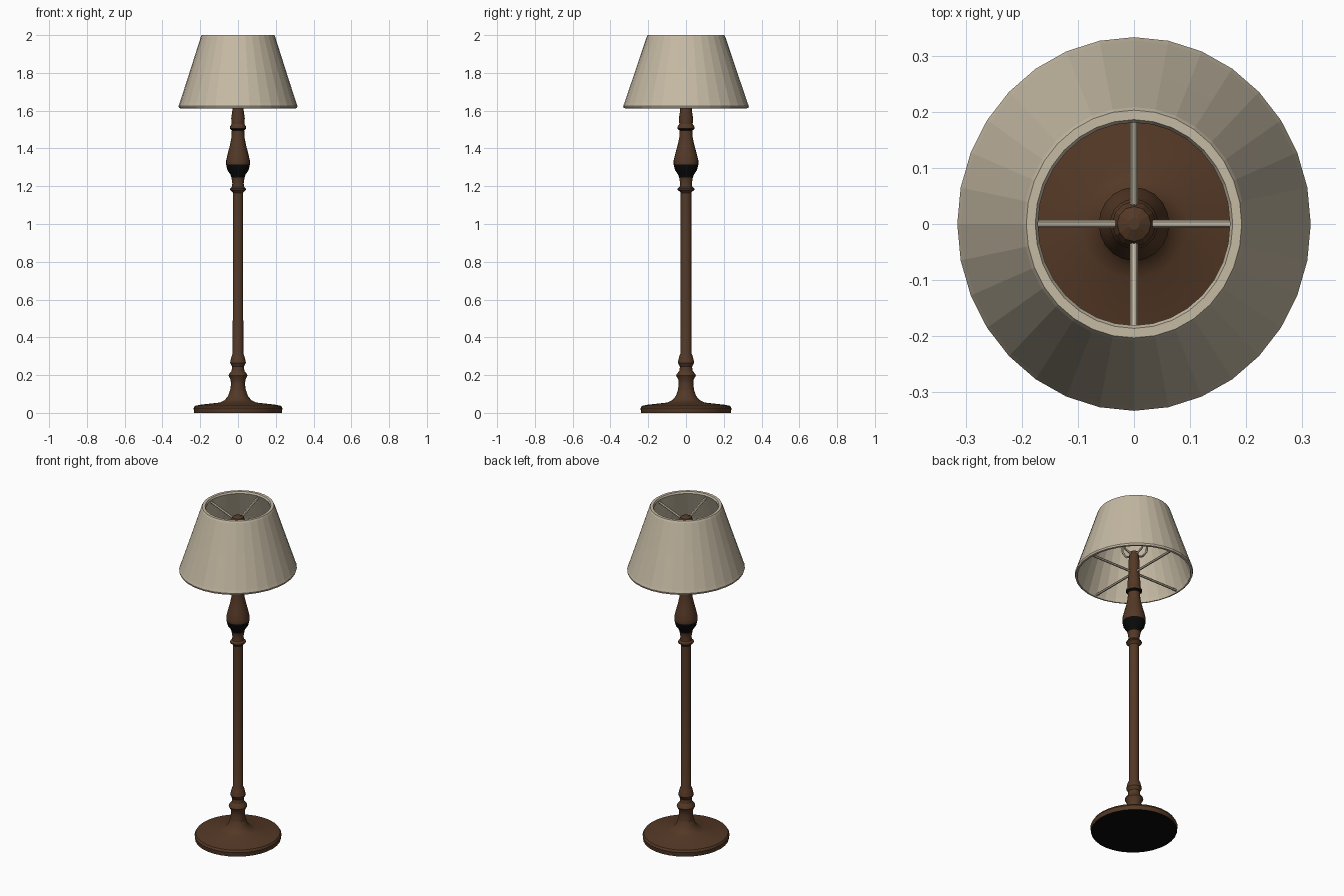
import bpy, bmesh, math
from mathutils import Vector

if "Cube" in bpy.data.objects:
    bpy.data.objects.remove(bpy.data.objects["Cube"])


def material(name, rgb):
    m = bpy.data.materials.new(name)
    m.diffuse_color = (*rgb, 1)
    m.use_nodes = True
    m.node_tree.nodes["Principled BSDF"].inputs["Base Color"].default_value = m.diffuse_color
    return m


brown = material("dark wood", (0.088, 0.040, 0.019))
cream = material("cream fabric", (0.56, 0.49, 0.37))
black = material("black", (0.003, 0.003, 0.003))


def add_object(name, bm, mats):
    bmesh.ops.recalc_face_normals(bm, faces=bm.faces)
    me = bpy.data.meshes.new(name)
    bm.to_mesh(me)
    bm.free()
    for m in mats:
        me.materials.append(m)
    ob = bpy.data.objects.new(name, me)
    bpy.context.collection.objects.link(ob)
    return ob


def lathe(name, profile, sides, mats, y_scale=1.0, closed=False):
    """Spin (radius, height) points round z; cap the ends unless closed."""
    bm = bmesh.new()
    rings = []
    for r, z in profile:
        rings.append([bm.verts.new((r * math.cos(2 * math.pi * i / sides),
                                    r * y_scale * math.sin(2 * math.pi * i / sides), z))
                      for i in range(sides)])
    pairs = list(zip(rings, rings[1:]))
    if closed:
        pairs.append((rings[-1], rings[0]))
    else:
        bm.faces.new(rings[0])
        bm.faces.new(rings[-1])
    for a, b in pairs:
        for i in range(sides):
            j = (i + 1) % sides
            bm.faces.new((a[i], a[j], b[j], b[i]))
    return add_object(name, bm, mats)


def smooth(ob, angle):
    bpy.ops.object.select_all(action='DESELECT')
    ob.select_set(True)
    bpy.context.view_layer.objects.active = ob
    bpy.ops.object.shade_smooth_by_angle(angle=math.radians(angle))


def wire(name, points, radius, mat, sides=6):
    """Tube along points that lie in one vertical plane through the z axis."""
    bm = bmesh.new()
    pts = [Vector(p) for p in points]
    rings = []
    for i, p in enumerate(pts):
        t = (pts[min(i + 1, len(pts) - 1)] - pts[max(i - 1, 0)]).normalized()
        u = Vector((-pts[1].y, pts[1].x, 0)).normalized()
        v = t.cross(u)
        rings.append([bm.verts.new(p + radius * (math.cos(a) * u + math.sin(a) * v))
                      for a in (2 * math.pi * k / sides for k in range(sides))])
    bm.faces.new(rings[0])
    bm.faces.new(rings[-1])
    for a, b in zip(rings, rings[1:]):
        for k in range(sides):
            j = (k + 1) % sides
            bm.faces.new((a[k], a[j], b[j], b[k]))
    return add_object(name, bm, [mat])


# Round foot
base = lathe("base", [(0.232, 0), (0.235, 0.025), (0.228, 0.037), (0.20, 0.043),
                      (0.095, 0.055), (0.07, 0.068), (0.052, 0.09), (0.042, 0.12)],
             32, [brown, black], 1.025)
for f in base.data.polygons:
    if f.normal.z < -0.9:
        f.material_index = 1
smooth(base, 30)

# Turned column
column = lathe("turned_column", [
    (0.042, 0.118), (0.037, 0.15), (0.039, 0.175), (0.050, 0.197), (0.048, 0.205),
    (0.034, 0.222), (0.031, 0.245), (0.042, 0.265), (0.040, 0.275), (0.034, 0.30),
    (0.028, 0.315), (0.027, 1.165), (0.032, 1.172), (0.042, 1.18), (0.042, 1.187),
    (0.032, 1.197), (0.030, 1.215), (0.035, 1.247), (0.040, 1.262), (0.056, 1.285),
    (0.063, 1.315), (0.063, 1.335), (0.055, 1.37), (0.042, 1.42), (0.034, 1.46),
    (0.033, 1.495), (0.043, 1.505), (0.043, 1.514), (0.034, 1.53), (0.036, 1.56),
    (0.030, 1.60), (0.030, 1.69), (0.024, 1.75)], 20, [brown, black], 1.04)
for f in column.data.polygons:
    # Black band under the bulb and under the upper collar
    if 1.247 < f.center.z < 1.315 or 1.495 < f.center.z < 1.505:
        f.material_index = 1
smooth(column, 30)

# Lampshade with rolled lower edge
lathe("lampshade", [(0.302, 1.612), (0.312, 1.614), (0.315, 1.624), (0.309, 1.64),
                    (0.251, 1.82), (0.197, 1.99), (0.192, 2.0), (0.176, 2.0),
                    (0.171, 1.99), (0.235, 1.82), (0.296, 1.635)],
      32, [cream], 1.057, closed=True)

# Finial above the harp
finial = lathe("finial", [(0.018, 1.885), (0.036, 1.895), (0.039, 1.912),
                          (0.030, 1.932), (0.010, 1.942)], 12, [brown], 1.04)

# Shade spokes and curved harp wires, four of each
for i in range(4):
    a = i * math.pi / 2
    c, s = math.cos(a), math.sin(a) * 1.057

    def place(path):
        return [(r * c, r * s, z) for r, z in path]

    wire(f"top_spoke_{i + 1}", place([(0.025, 1.915), (0.178, 1.975)]), 0.007, cream)
    wire(f"bottom_spoke_{i + 1}", place([(0.02, 1.625), (0.304, 1.625)]), 0.007, cream)
    wire(f"harp_wire_{i + 1}", place([(0.02, 1.735), (0.06, 1.75), (0.09, 1.79),
                                      (0.092, 1.83), (0.07, 1.875), (0.025, 1.905)]),
         0.006, cream)
